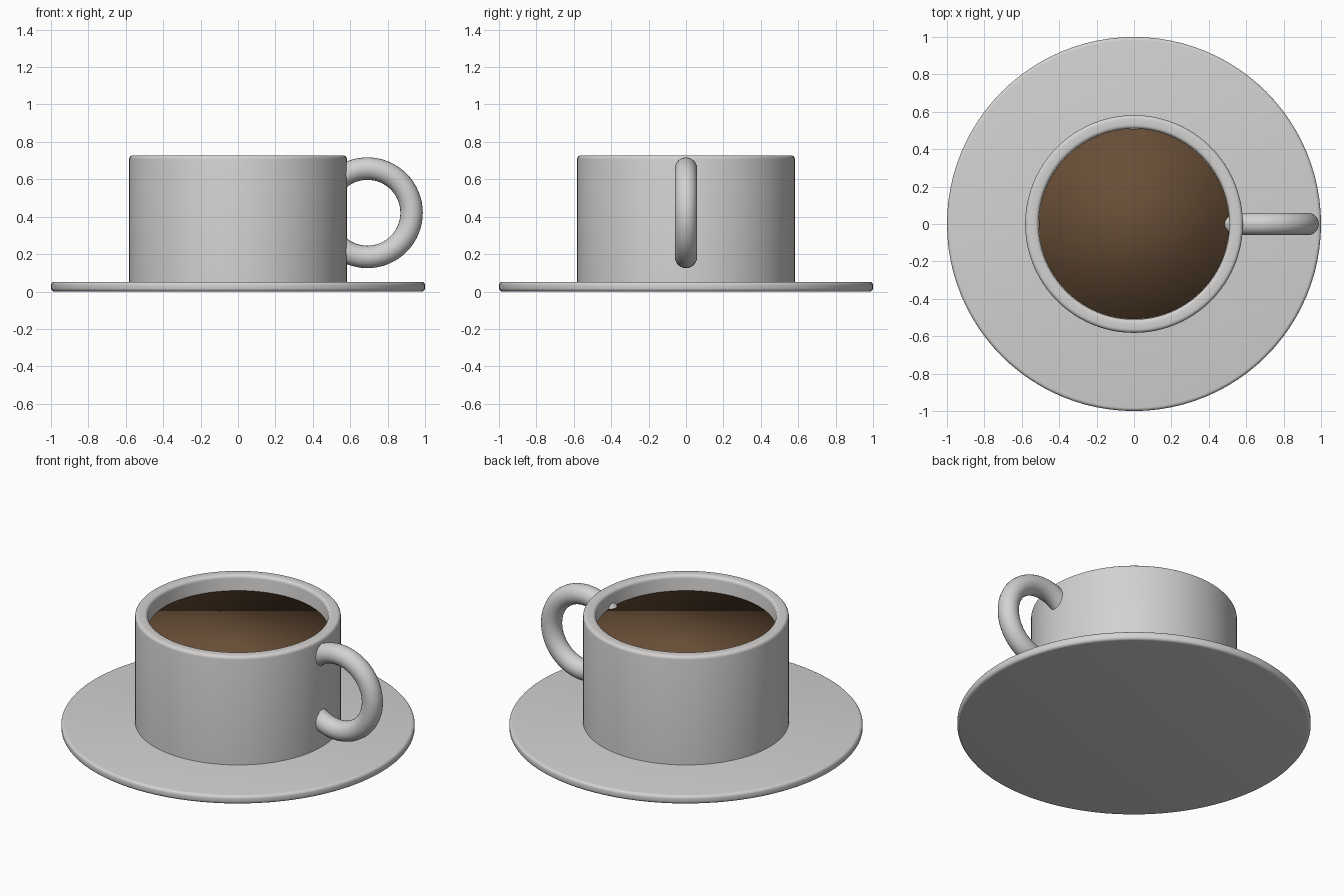
import bpy, bmesh
from math import sin, cos, pi, radians
from mathutils import Vector

cube = bpy.data.objects.get("Cube")
if cube:
    bpy.data.objects.remove(cube, do_unlink=True)


def material(name, rgb):
    mat = bpy.data.materials.new(name)
    mat.use_nodes = True
    colour = (*rgb, 1)
    mat.diffuse_color = colour
    mat.node_tree.nodes["Principled BSDF"].inputs["Base Color"].default_value = colour
    return mat


ceramic = material("warm white ceramic", (0.66, 0.645, 0.63))
brown = material("coffee brown", (0.14, 0.077, 0.038))


def arc(r, z, radius, start, end, steps=4):
    """Rounded corner of a profile around centre (r, z), angles in degrees."""
    angles = [radians(start + (end - start) * i / steps) for i in range(steps + 1)]
    return [(r + radius * cos(a), z + radius * sin(a)) for a in angles]


def finish(name, bm, mat, sharp_angle=40):
    mesh = bpy.data.meshes.new(name)
    bmesh.ops.recalc_face_normals(bm, faces=bm.faces)
    bm.to_mesh(mesh)
    bm.free()
    obj = bpy.data.objects.new(name, mesh)
    bpy.context.collection.objects.link(obj)
    mesh.materials.append(mat)
    bpy.ops.object.select_all(action='DESELECT')
    obj.select_set(True)
    bpy.context.view_layer.objects.active = obj
    if sharp_angle:
        bpy.ops.object.shade_smooth_by_angle(angle=radians(sharp_angle))
    else:
        bpy.ops.object.shade_smooth()
    return obj


def lathe(name, profile, mat, sides=96):
    bm = bmesh.new()
    verts = [bm.verts.new((r, 0, z)) for r, z in profile]
    edges = [bm.edges.new(pair) for pair in zip(verts, verts[1:])]
    bmesh.ops.spin(bm, geom=verts + edges, cent=(0, 0, 0), axis=(0, 0, 1),
                   angle=2 * pi, steps=sides, use_duplicate=False)
    bmesh.ops.remove_doubles(bm, verts=bm.verts, dist=0.0002)
    return finish(name, bm, mat)


# Flat saucer with a rounded edge
lathe("saucer",
      [(0, 0)] + arc(0.982, 0.018, 0.018, -90, 0)
      + arc(0.982, 0.034, 0.018, 0, 90) + [(0, 0.052)], ceramic)

# Straight-sided cup with a rounded lip and a hollow inside
lathe("cup",
      [(0, 0.03), (0.582, 0.03)] + arc(0.562, 0.708, 0.02, 0, 90)
      + arc(0.53, 0.708, 0.02, 90, 180) + [(0.51, 0.1), (0, 0.1)], ceramic)

# Ring handle whose inner side is buried in the cup wall
bm = bmesh.new()
ring, tube = 64, 24
centre = Vector((0.692, 0, 0.421))
loops = []
for i in range(ring):
    a = 2 * pi * i / ring
    out = Vector((cos(a), 0, sin(a)))
    loops.append([bm.verts.new(centre + out * (0.236 + 0.06 * cos(b)) + Vector((0, 0.06 * sin(b), 0)))
                  for b in (2 * pi * j / tube for j in range(tube))])
for i in range(ring):
    here, after = loops[i], loops[(i + 1) % ring]
    for j in range(tube):
        k = (j + 1) % tube
        bm.faces.new((here[j], here[k], after[k], after[j]))
finish("handle", bm, ceramic)

# Coffee, shaded smooth over its edge so that the surface looks gently domed
bm = bmesh.new()
bmesh.ops.create_cone(bm, cap_ends=True, segments=96, radius1=0.509, radius2=0.509, depth=0.5)
bmesh.ops.translate(bm, verts=bm.verts, vec=(0, 0, 0.382))
finish("coffee", bm, brown, sharp_angle=None)
